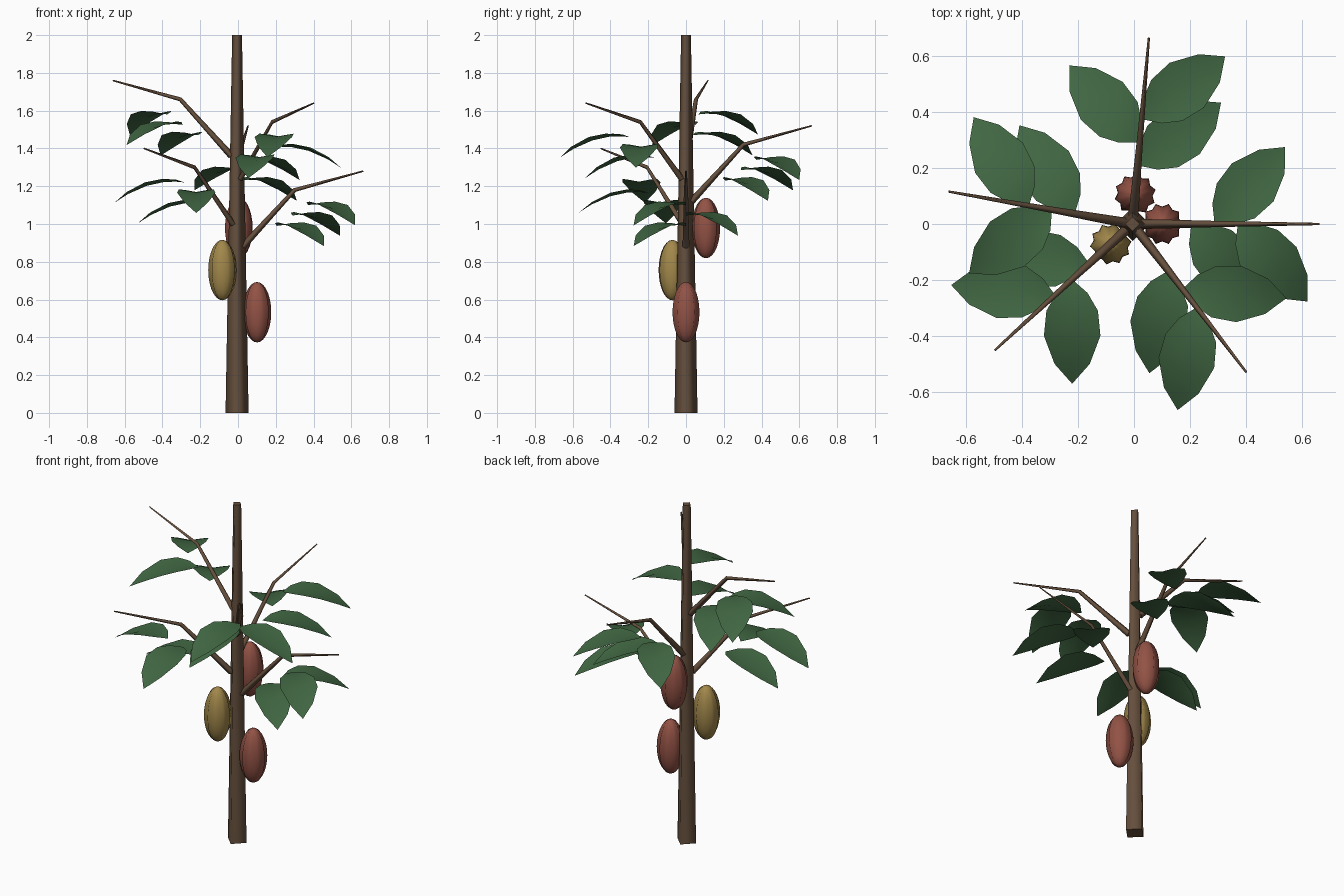
import bpy
import bmesh
from math import cos, sin, pi, radians
from mathutils import Vector

cube = bpy.data.objects.get("Cube")
if cube:
    bpy.data.objects.remove(cube)

AXIS = Vector((-0.005, 0, 0))
TURN = radians(-137.5)   # spiral step between neighbouring branches
RISE = 0.12              # height step between neighbouring branches


def material(name, rgb):
    mat = bpy.data.materials.new(name)
    mat.use_nodes = True
    mat.diffuse_color = (*rgb, 1)
    node = mat.node_tree.nodes["Principled BSDF"]
    node.inputs["Base Color"].default_value = (*rgb, 1)
    node.inputs["Roughness"].default_value = 0.8
    return mat


BARK = material("brown bark", (0.13, 0.078, 0.046))
LEAF = material("leaf green", (0.052, 0.135, 0.055))
RED = material("red pod", (0.29, 0.085, 0.06))
YELLOW = material("yellow pod", (0.36, 0.245, 0.07))


def loft(name, rows, mat, closed=True, caps=False):
    """Skin rows of points; collapsed rows merge into a single point."""
    bm = bmesh.new()
    grid = [[bm.verts.new(p) for p in row] for row in rows]
    n = len(rows[0])
    for a, b in zip(grid, grid[1:]):
        for i in range(n if closed else n - 1):
            j = (i + 1) % n
            bm.faces.new((a[i], a[j], b[j], b[i])).smooth = True
    if caps:
        bm.faces.new(grid[0][::-1])
        bm.faces.new(grid[-1])
    bmesh.ops.remove_doubles(bm, verts=bm.verts, dist=0.0001)
    if closed:
        bmesh.ops.recalc_face_normals(bm, faces=bm.faces)
    mesh = bpy.data.meshes.new(name)
    bm.to_mesh(mesh)
    bm.free()
    mesh.materials.append(mat)
    obj = bpy.data.objects.new(name, mesh)
    bpy.context.collection.objects.link(obj)
    return obj


def heading(angle):
    return Vector((cos(angle), sin(angle), 0))


def tube(name, path, radii, side, mat, sides=4):
    """Tapered tube; side is the fixed crosswise axis of the path."""
    rows = []
    for i, (p, r) in enumerate(zip(path, radii)):
        along = (path[min(i + 1, len(path) - 1)] - path[max(i - 1, 0)]).normalized()
        up = along.cross(side)
        rows.append([p + r * (cos(2 * pi * k / sides) * side + sin(2 * pi * k / sides) * up)
                     for k in range(sides)])
    return loft(name, rows, mat, caps=True)


# Leaf outline: fraction of length, half width
OUTLINE = [(0, 0), (0.13, 0.055), (0.3, 0.092), (0.54, 0.101), (0.81, 0.063), (1, 0)]


def leaf(name, base, angle, length=0.373):
    """Arched leaf with a shallow fold along the midrib."""
    u, v = heading(angle), heading(angle + pi / 2)
    rows = []
    for t, w in OUTLINE:
        mid = base + u * length * t + Vector((0, 0, 0.055 * t - 0.162 * t * t))
        lift = Vector((0, 0, 0.18 * w))
        rows.append([mid + v * w + lift, mid, mid - v * w + lift])
    return loft(name, rows, LEAF, closed=False)


def pod(name, centre, angle, mat, ridges=10, steps=14):
    """Ribbed ellipsoid pod."""
    rows = []
    for s in range(steps + 1):
        lat = pi * s / steps
        rows.append([centre + heading(angle + pi * k / ridges)
                     * (0.075 * sin(lat) * (0.83 if k % 2 else 1))
                     + Vector((0, 0, -0.16 * cos(lat)))
                     for k in range(2 * ridges)])
    return loft(name, rows, mat)


# Trunk
tube("trunk", [AXIS, AXIS + Vector((0, 0, 2))], [0.061, 0.026], Vector((1, 0, 0)), BARK)

# Branches with their leaves
for k in range(5):
    angle = TURN * k
    out, side = heading(angle), heading(angle + pi / 2)
    level = AXIS + Vector((0, 0, RISE * k))

    def at(r, z):
        return level + out * r + Vector((0, 0, z))

    tube(f"branch_{k + 1}", [at(0.03, 0.88), at(0.305, 1.18), at(0.668, 1.28)],
         [0.018, 0.011, 0.004], side, BARK)
    for i in range(3):
        swing = radians(47.5 if i == 1 else -48)
        leaf(f"leaf_{k + 1}_{i + 1}", at(0.21 + 0.083 * i, 0.99 + 0.055 * i), angle + swing)

# Pods hanging on the trunk
for k, mat in enumerate((RED, YELLOW, RED)):
    angle = TURN * k
    spot = AXIS + heading(angle) * 0.106 + Vector((0, 0, 0.533 + 0.223 * k))
    pod(f"pod_{k + 1}", spot, angle, mat)
